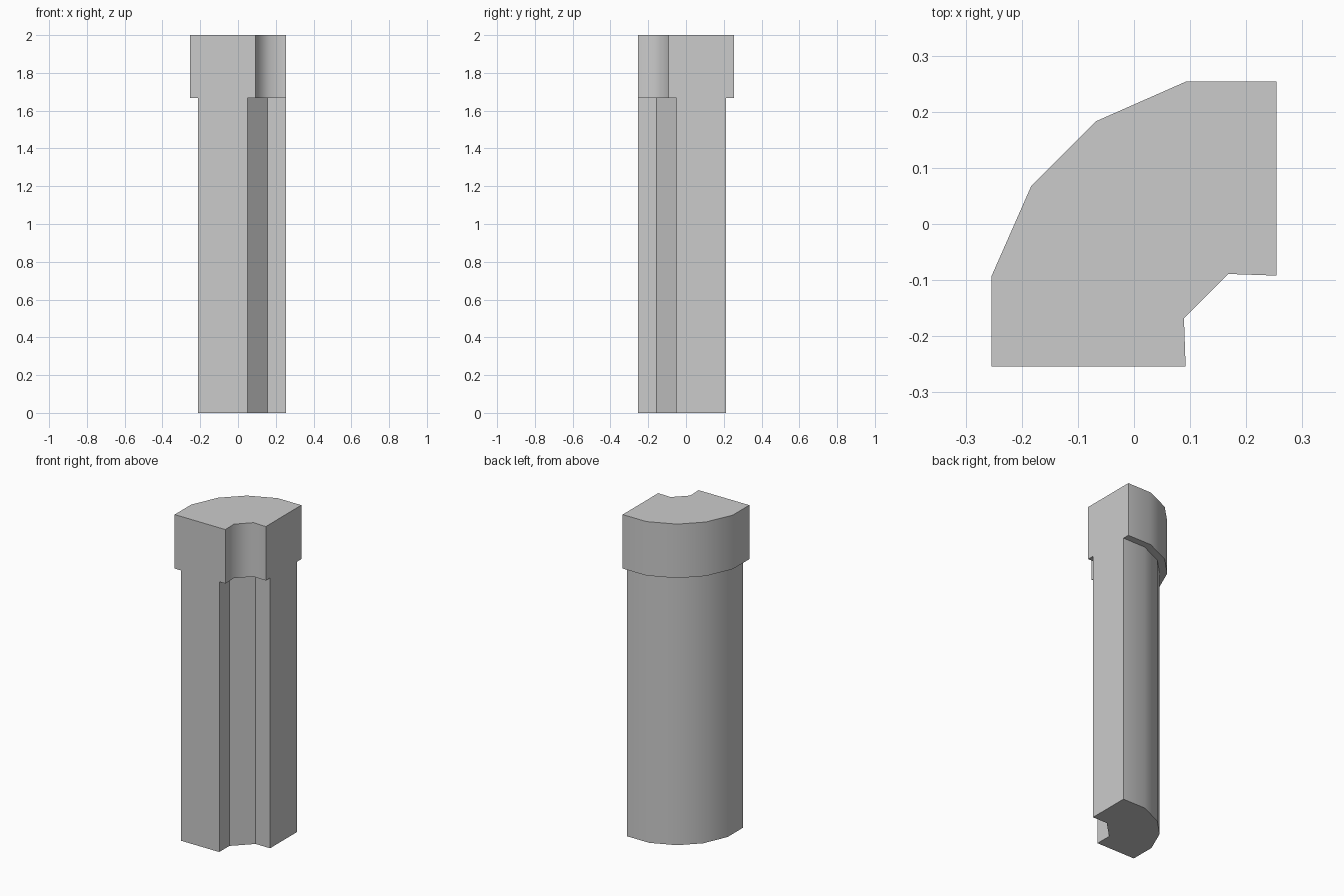
import bpy, bmesh
from math import radians

if "Cube" in bpy.data.objects:
    bpy.data.objects.remove(bpy.data.objects["Cube"])


def outline(half):
    """Complete a profile by mirroring it across the diagonal x = -y."""
    return half + [(-y, -x) for x, y in reversed(half)]


# Half profiles: outer arc, flat end, inner notch
head = outline([(-0.068, 0.183), (0.093, 0.254), (0.254, 0.254), (0.254, -0.092), (0.168, -0.089)])
shaft = outline([(-0.044, 0.148), (0.102, 0.212), (0.254, 0.212), (0.254, -0.05), (0.155, -0.05)])
Z_STEP, Z_TOP = 1.667, 2.0
N = len(head)
FLUSH = (2, 6)  # end walls shared by shaft and head

bm = bmesh.new()
rings = [[bm.verts.new((x, y, z)) for x, y in pts]
         for pts, z in ((shaft, 0), (shaft, Z_STEP), (head, Z_STEP), (head, Z_TOP))]

# Bottom and top caps
bm.faces.new(rings[0])
bm.faces.new(rings[3])

# Shaft walls, ledge under the head, head walls; flush ends are one flat face
for i in range(N):
    j = (i + 1) % N
    if i in FLUSH:
        bm.faces.new([r[i] for r in rings] + [r[j] for r in reversed(rings)])
    else:
        for a, b in zip(rings, rings[1:]):
            bm.faces.new((a[i], a[j], b[j], b[i]))
bmesh.ops.recalc_face_normals(bm, faces=bm.faces)

# Smooth arcs and head notch, crisp groove on the shaft
for f in bm.faces:
    f.smooth = True
for e in bm.edges:
    mid_z = (e.verts[0].co.z + e.verts[1].co.z) / 2
    e.smooth = e.calc_face_angle(3) < radians(55 if mid_z > Z_STEP else 30)

mesh = bpy.data.meshes.new("corner_column")
bm.to_mesh(mesh)
bm.free()
column = bpy.data.objects.new("corner_column", mesh)
bpy.context.collection.objects.link(column)
